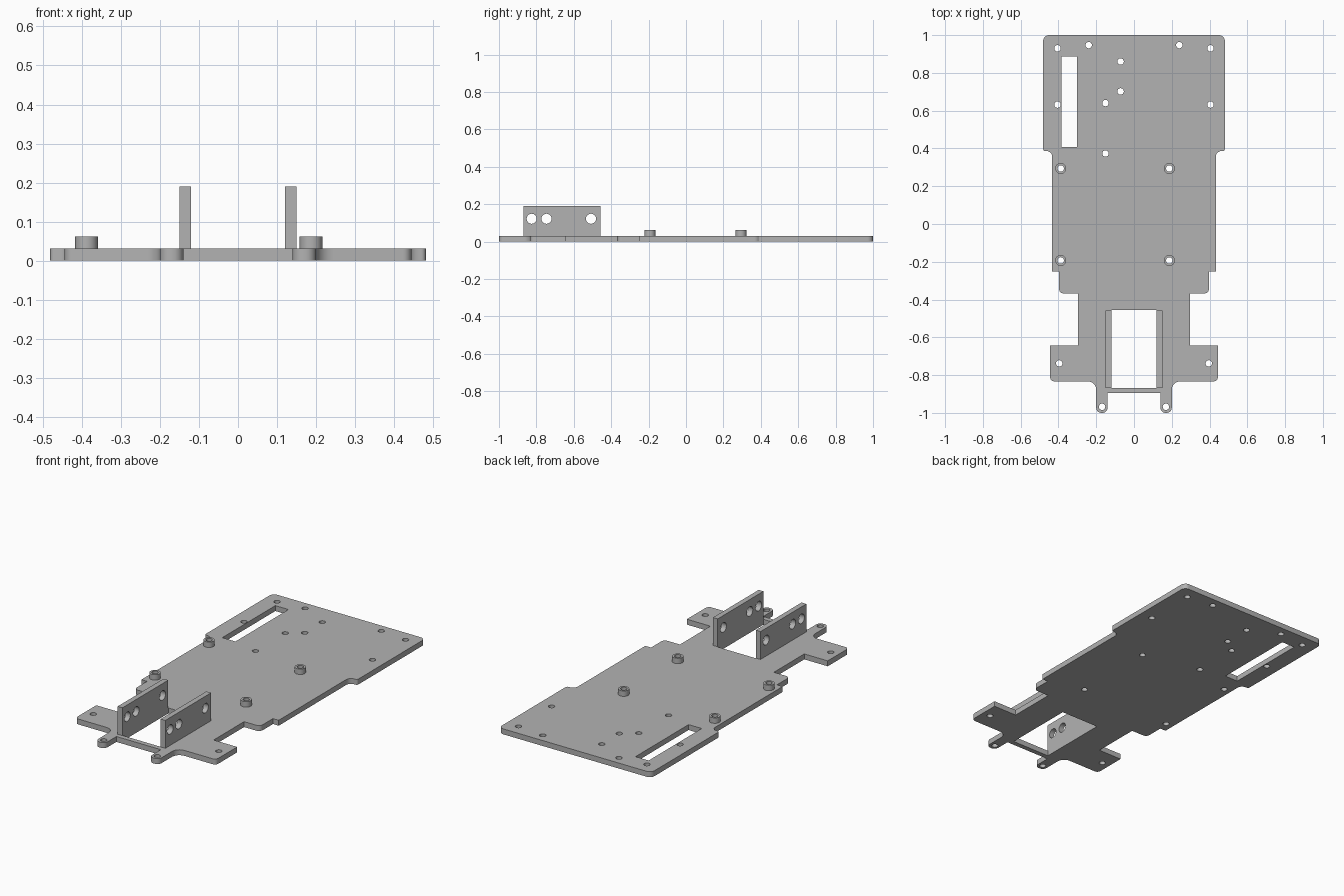
import bpy
import bmesh
from math import cos, sin, pi
from mathutils import Vector, Matrix

cube = bpy.data.objects.get("Cube")
if cube:
    bpy.data.objects.remove(cube)

grey = bpy.data.materials.new("plain grey")
grey.use_nodes = True
colour = (0.45, 0.45, 0.45, 1)
grey.diffuse_color = colour
grey.node_tree.nodes["Principled BSDF"].inputs["Base Color"].default_value = colour


def circle(x, y, r, n=24):
    return [(x + r * cos(2 * pi * i / n), y + r * sin(2 * pi * i / n)) for i in range(n)]


def rect(x0, y0, x1, y1):
    return [(x0, y0), (x1, y0), (x1, y1), (x0, y1)]


def rounded(corners, steps=6):
    """Round each right-angled corner (x, y, radius)."""
    out = []
    for i, (x, y, r) in enumerate(corners):
        p = Vector((x, y))
        if r == 0:
            out.append((x, y))
            continue
        u = (Vector(corners[i - 1][:2]) - p).normalized() * r
        v = (Vector(corners[(i + 1) % len(corners)][:2]) - p).normalized() * r
        for k in range(steps + 1):
            t = pi / 2 * k / steps
            q = p + u + v - v * cos(t) - u * sin(t)
            out.append((q.x, q.y))
    return out


def slab(name, loops, thickness, matrix):
    """Extrude an outline with holes from local z = 0 to the thickness."""
    curve = bpy.data.curves.new(name, "CURVE")
    curve.dimensions = "2D"
    curve.fill_mode = "BOTH"
    curve.extrude = thickness / 2
    for loop in loops:
        spline = curve.splines.new("POLY")
        spline.points.add(len(loop) - 1)
        for point, (x, y) in zip(spline.points, loop):
            point.co = (x, y, 0, 1)
        spline.use_cyclic_u = True
    helper = bpy.data.objects.new(name + " outline", curve)
    bpy.context.collection.objects.link(helper)
    graph = bpy.context.evaluated_depsgraph_get()
    mesh = bpy.data.meshes.new_from_object(helper.evaluated_get(graph))
    bpy.data.objects.remove(helper)
    bm = bmesh.new()
    bm.from_mesh(mesh)
    bmesh.ops.remove_doubles(bm, verts=bm.verts, dist=0.0001)
    bmesh.ops.recalc_face_normals(bm, faces=bm.faces)
    bm.transform(matrix @ Matrix.Translation((0, 0, thickness / 2)))
    bm.to_mesh(mesh)
    bm.free()
    mesh.materials.clear()
    mesh.materials.append(grey)
    obj = bpy.data.objects.new(name, mesh)
    bpy.context.collection.objects.link(obj)
    bpy.ops.object.select_all(action="DESELECT")
    obj.select_set(True)
    bpy.context.view_layer.objects.active = obj
    bpy.ops.object.shade_smooth_by_angle(angle=pi / 6)
    return obj


# Base plate: half outline from rear to front, mirrored
half = [(0.481, 1.0, 0.03), (0.481, 0.386, 0.012), (0.433, 0.386, 0.03),
        (0.433, -0.252, 0), (0.397, -0.252, 0), (0.397, -0.368, 0.025),
        (0.296, -0.368, 0), (0.296, -0.642, 0), (0.444, -0.642, 0),
        (0.444, -0.833, 0.022), (0.2, -0.833, 0.045), (0.2, -1.0, 0.027),
        (0.14, -1.0, 0.027), (0.14, -0.895, 0)]
outline = rounded(half + [(-x, y, r) for x, y, r in reversed(half)])

standoffs = [(x, y) for x in (-0.388, 0.187) for y in (0.294, -0.193)]
paired = [(0.405, 0.93), (0.405, 0.632), (0.24, 0.947), (0.396, -0.738), (0.169, -0.968)]
single = [(-0.071, 0.86), (-0.071, 0.702), (-0.151, 0.64), (-0.151, 0.373)]
holes = single + standoffs + [(s * x, y) for x, y in paired for s in (-1, 1)]

slot = rect(-0.385, 0.408, -0.302, 0.886)
window = rect(-0.12, -0.867, 0.12, -0.455)
plate_top = 0.031
slab("base_plate", [outline, slot, window] + [circle(x, y, 0.017) for x, y in holes],
     plate_top, Matrix.Identity(4))

# Standoff rings
for i, (x, y) in enumerate(standoffs):
    slab(f"standoff_{i + 1}", [circle(0, 0, 0.029, 32), circle(0, 0, 0.017)],
         0.031, Matrix.Translation((x, y, plate_top)))

# Upright side brackets with three bores; local x, y, z become y, z, x
upright = Matrix(((0, 0, 1, 0), (1, 0, 0, 0), (0, 1, 0, 0), (0, 0, 0, 1)))
bores = [circle(y, 0.122, 0.027) for y in (-0.825, -0.746, -0.508)]
for name, x in (("right_bracket", -0.15), ("left_bracket", 0.12)):
    slab(name, [rect(-0.869, plate_top, -0.457, 0.19)] + bores, 0.03,
         Matrix.Translation((x, 0, 0)) @ upright)
